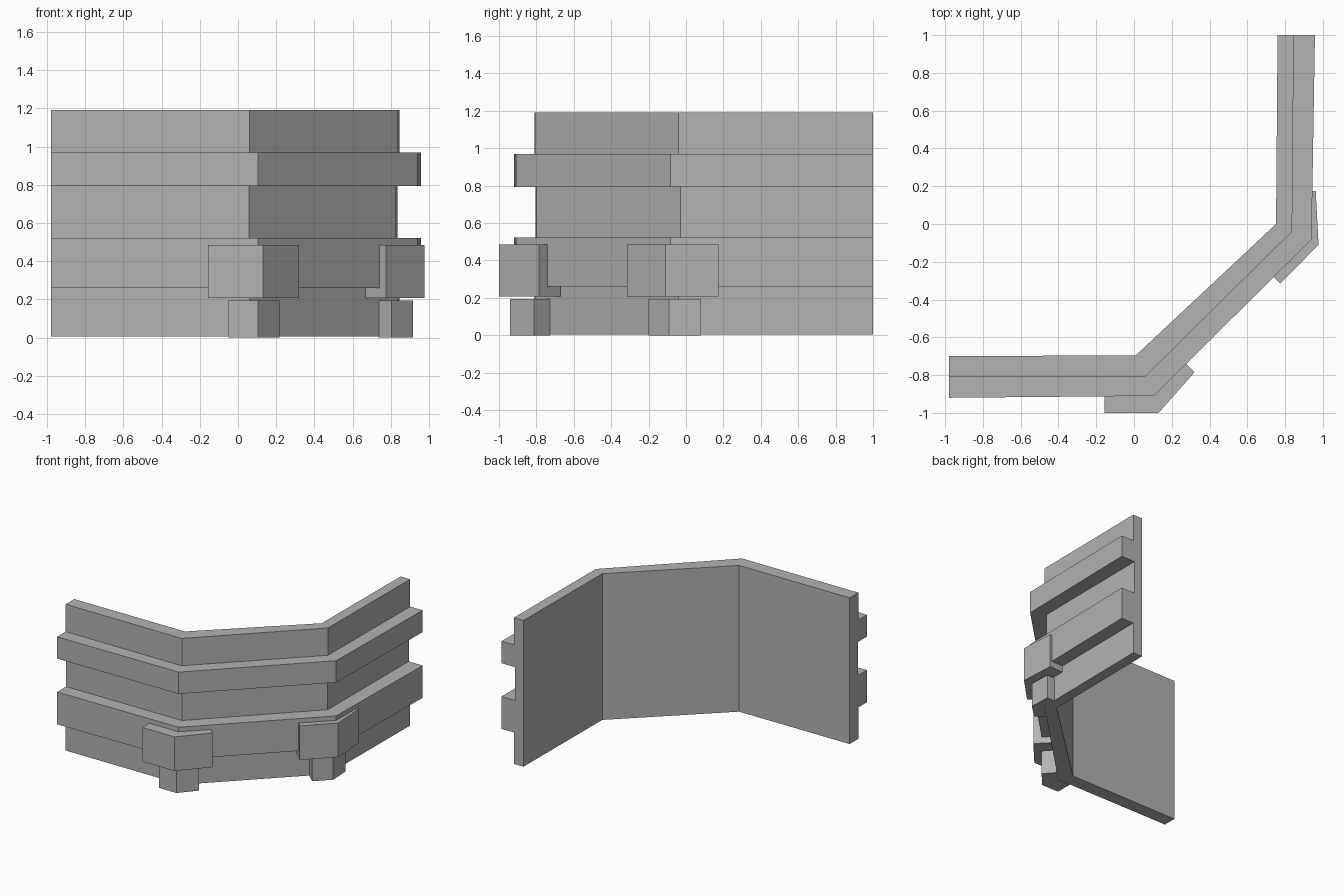
import bpy, bmesh

if "Cube" in bpy.data.objects:
    bpy.data.objects.remove(bpy.data.objects["Cube"])

# Dark grey for every part
grey = bpy.data.materials.new("dark_grey")
grey.diffuse_color = (0.45, 0.45, 0.45, 1.0)
grey.use_nodes = True
grey.node_tree.nodes["Principled BSDF"].inputs["Base Color"].default_value = grey.diffuse_color


def loft(name, stations):
    """Solid through a row of matching closed cross-sections, capped at both ends."""
    bm = bmesh.new()
    rings = [[bm.verts.new(p) for p in s] for s in stations]
    n = len(rings[0])
    for a, b in zip(rings, rings[1:]):
        for i in range(n):
            j = (i + 1) % n
            bm.faces.new((a[i], a[j], b[j], b[i]))
    bm.faces.new(rings[0])
    bm.faces.new(rings[-1][::-1])
    bmesh.ops.recalc_face_normals(bm, faces=bm.faces)
    mesh = bpy.data.meshes.new(name)
    bm.to_mesh(mesh)
    bm.free()
    mesh.materials.append(grey)
    obj = bpy.data.objects.new(name, mesh)
    bpy.context.collection.objects.link(obj)
    return obj


# Plan paths of the angled wall, from the inside face to the raised bands
inner = [(-0.98, -0.70), (0.01, -0.695), (0.752, 0.0), (0.76, 1.0)]
middle = [(-0.98, -0.805), (0.057, -0.80), (0.827, -0.03), (0.834, 1.0)]
wall = [(-0.98, -0.81), (0.06, -0.807), (0.837, -0.04), (0.846, 1.0)]
band = [(-0.98, -0.92), (0.105, -0.91), (0.94, -0.083), (0.958, 1.0)]

# Wall cross-section with two raised bands: (path, height)
profile = [(inner, 0.005), (wall, 0.005), (wall, 0.26), (band, 0.26),
           (band, 0.522), (middle, 0.522), (middle, 0.793), (band, 0.793),
           (band, 0.97), (wall, 0.97), (wall, 1.192), (inner, 1.192)]
loft("banded_wall", [[(*path[i], z) for path, z in profile] for i in range(4)])


def corner_block(name, outer, back, z0, z1):
    """Block wrapped round a wall corner, from its outer path back to the wall."""
    loft(name, [[(*o, z0), (*o, z1), (*b, z1), (*b, z0)]
                for o, b in zip(outer, back)])


# Wide blocks at the two corners
corner_block("left_upper_block", [(-0.157, -1.0), (0.13, -1.0), (0.32, -0.785)],
             [(-0.157, -0.808), (0.06, -0.807), (0.21, -0.672)], 0.208, 0.485)
corner_block("right_upper_block", [(0.775, -0.315), (0.977, -0.11), (0.962, 0.175)],
             [(0.665, -0.205), (0.837, -0.04), (0.838, 0.17)], 0.208, 0.485)

# Narrow feet below them
corner_block("left_foot", [(-0.05, -0.94), (0.105, -0.94), (0.217, -0.812)],
             [(-0.05, -0.807), (0.06, -0.807), (0.14, -0.727)], 0.0, 0.195)
corner_block("right_foot", [(0.805, -0.20), (0.917, -0.09), (0.91, 0.08)],
             [(0.737, -0.135), (0.837, -0.04), (0.838, 0.08)], 0.0, 0.195)
